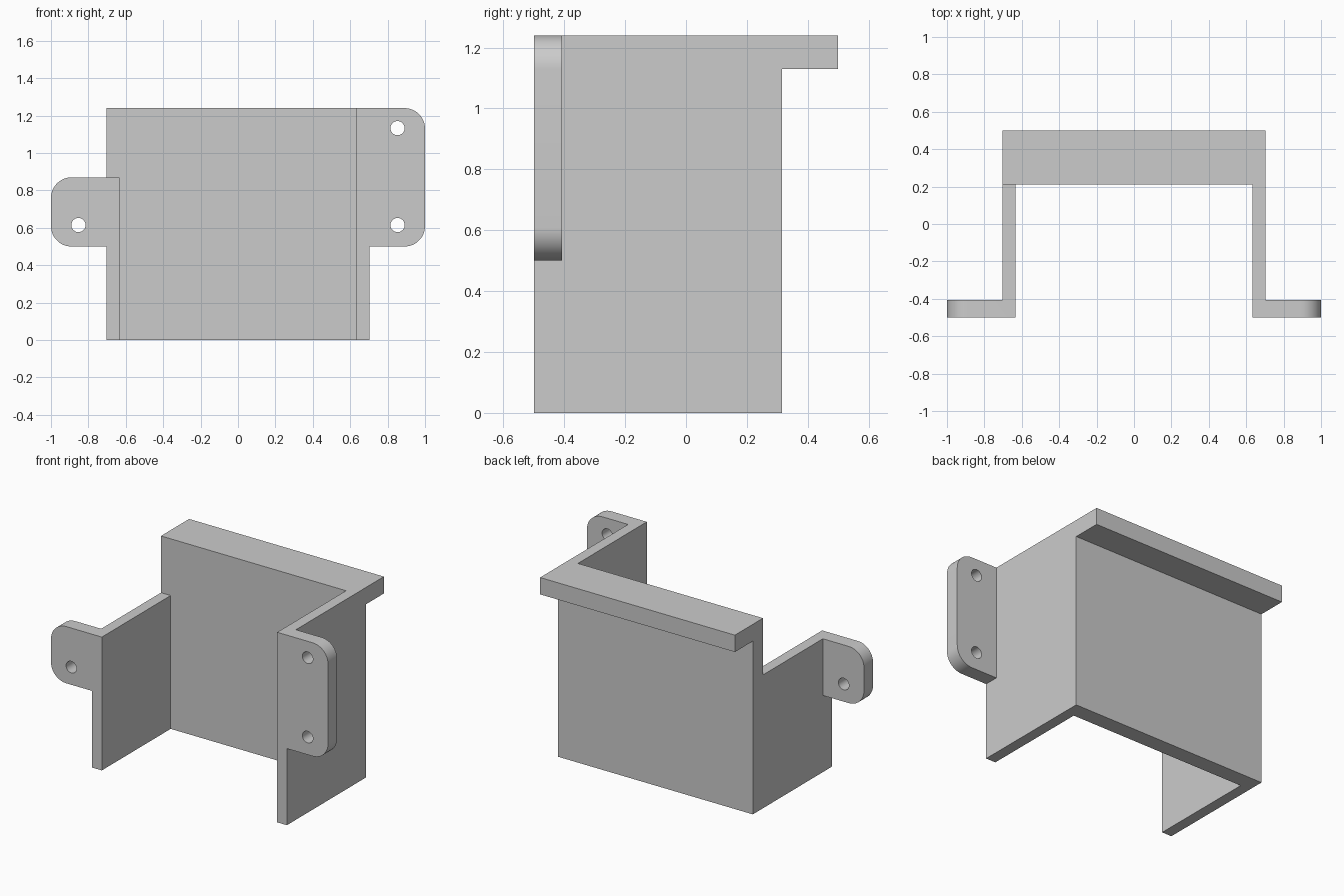
import bpy, bmesh, math
from mathutils import Vector

cube = bpy.data.objects.get("Cube")
if cube:
    bpy.data.objects.remove(cube, do_unlink=True)

grey = bpy.data.materials.new("plain grey")
grey.use_nodes = True
GREY = (0.6, 0.6, 0.6, 1)
grey.diffuse_color = GREY
grey.node_tree.nodes["Principled BSDF"].inputs["Base Color"].default_value = GREY

HALF_W, WALL = 0.703, 0.07
FRONT, BACK = -0.5, 0.5
TOP, LOW_TOP, TAB_BOTTOM = 1.24, 0.87, 0.5
TAB_T, RADIUS = 0.093, 0.11
HOLE_X, HOLE_R = 0.853, 0.038


def prism(name, points, direction):
    """Extrude a closed outline of 3D points along a direction."""
    bm = bmesh.new()
    face = bm.faces.new([bm.verts.new(p) for p in points])
    new = bmesh.ops.extrude_face_region(bm, geom=[face])["geom"]
    verts = [g for g in new if isinstance(g, bmesh.types.BMVert)]
    bmesh.ops.translate(bm, verts=verts, vec=Vector(direction))
    bmesh.ops.recalc_face_normals(bm, faces=bm.faces)
    mesh = bpy.data.meshes.new(name)
    bm.to_mesh(mesh)
    bm.free()
    mesh.materials.append(grey)
    obj = bpy.data.objects.new(name, mesh)
    bpy.context.collection.objects.link(obj)
    return obj


def arc(cx, cz, r, start, end, steps):
    angles = [math.radians(start + (end - start) * i / steps) for i in range(steps + 1)]
    return [(cx + r * math.cos(a), cz + r * math.sin(a)) for a in angles]


def combine(target, part, operation):
    """Join or cut a part, then discard it."""
    mod = target.modifiers.new(part.name, "BOOLEAN")
    mod.object, mod.operation, mod.solver = part, operation, "EXACT"
    bpy.context.view_layer.objects.active = target
    bpy.ops.object.modifier_apply(modifier=mod.name)
    bpy.data.objects.remove(part, do_unlink=True)


# back plate with its overhanging top lip
plate_front, plate_back, lip_bottom = 0.21, 0.315, 1.13
outline = [(plate_front, 0), (plate_back, 0), (plate_back, lip_bottom),
           (BACK, lip_bottom), (BACK, TOP), (plate_front, TOP)]
bracket = prism("mounting_bracket", [(-HALF_W, y, z) for y, z in outline],
                (2 * HALF_W, 0, 0))

# side walls with rounded mounting tabs; the right wall is shorter
for side, label, top, holes in ((1, "left", TOP, (0.615, 1.133)),
                                (-1, "right", LOW_TOP, (0.615,))):
    inner = HALF_W - WALL
    floor = [(inner, FRONT), (HALF_W, FRONT), (HALF_W, 0.26), (inner, 0.26)]
    wall = prism(label + "_wall", [(side * x, y, 0) for x, y in floor], (0, 0, top))
    combine(bracket, wall, "UNION")

    tab_line = [(inner, TAB_BOTTOM)]
    tab_line += arc(1 - RADIUS, TAB_BOTTOM + RADIUS, RADIUS, -90, 0, 12)
    tab_line += arc(1 - RADIUS, top - RADIUS, RADIUS, 0, 90, 12)
    tab_line += [(inner, top)]
    # the tab stops at the wall's inner face
    tab = prism(label + "_tab", [(side * x, FRONT, z) for x, z in tab_line],
                (0, TAB_T, 0))
    combine(bracket, tab, "UNION")

    # screw holes
    for z in holes:
        ring = arc(side * HOLE_X, z, HOLE_R, 0, 360, 32)[:-1]
        drill = prism("hole_cutter", [(x, FRONT - 0.1, v) for x, v in ring],
                      (0, TAB_T + 0.2, 0))
        combine(bracket, drill, "DIFFERENCE")

# tidy the joined surface, keep flat faces crisp and curves smooth
bm = bmesh.new()
bm.from_mesh(bracket.data)
bmesh.ops.remove_doubles(bm, verts=bm.verts, dist=0.0001)
bmesh.ops.dissolve_limit(bm, angle_limit=math.radians(1), verts=bm.verts, edges=bm.edges)
bm.to_mesh(bracket.data)
bm.free()
bpy.ops.object.select_all(action="DESELECT")
bracket.select_set(True)
bpy.context.view_layer.objects.active = bracket
bpy.ops.object.shade_smooth_by_angle(angle=math.radians(30))
